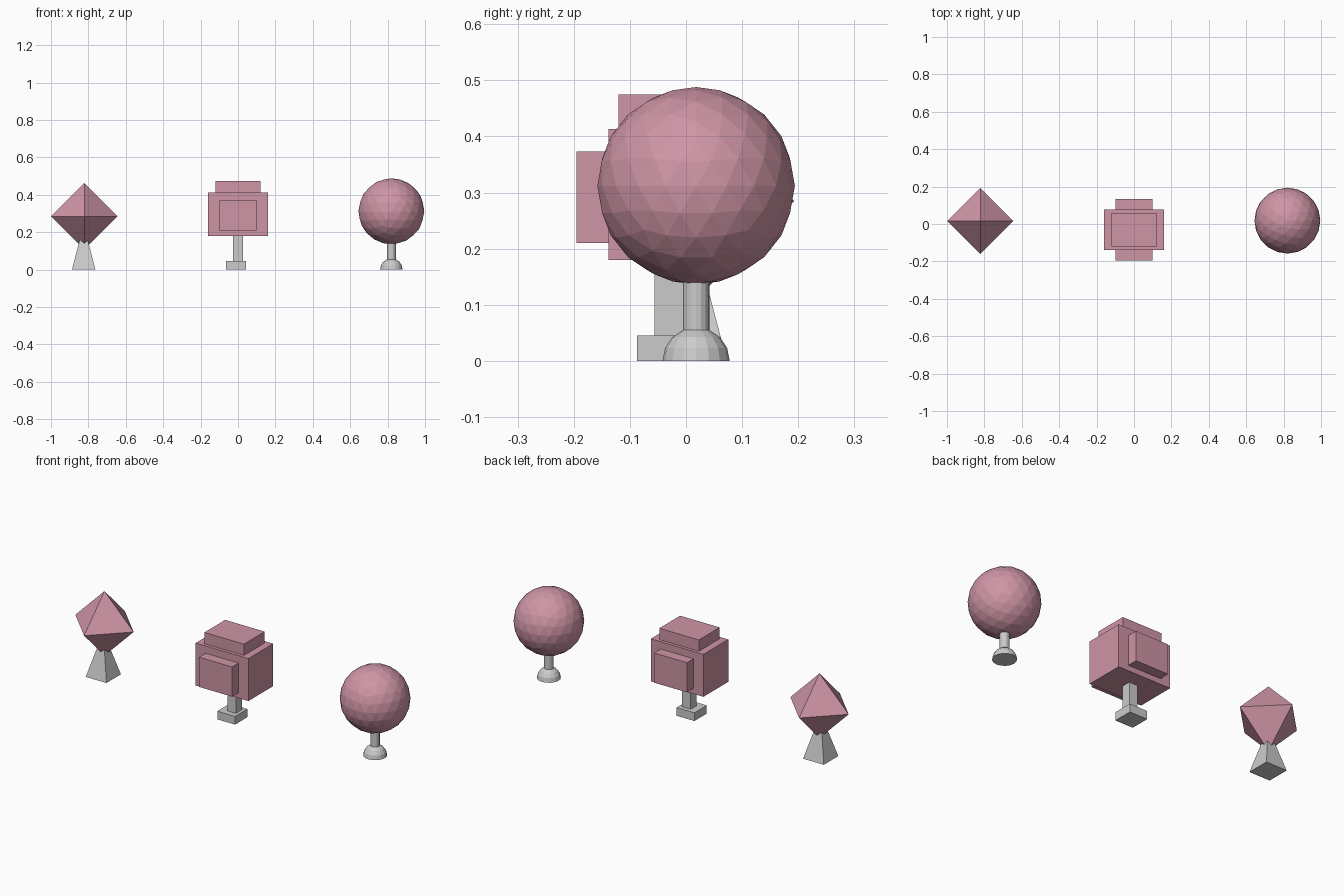
import bpy, bmesh, math
from mathutils import Matrix, Vector

if "Cube" in bpy.data.objects:
    bpy.data.objects.remove(bpy.data.objects["Cube"])


def material(name, color):
    m = bpy.data.materials.new(name)
    m.diffuse_color = color
    m.use_nodes = True
    m.node_tree.nodes["Principled BSDF"].inputs["Base Color"].default_value = m.diffuse_color
    return m


pink = material("pink_leaves", (0.62, 0.30, 0.38, 1))


def finish(name, bm, mat=None):
    bmesh.ops.recalc_face_normals(bm, faces=bm.faces)
    me = bpy.data.meshes.new(name)
    bm.to_mesh(me)
    bm.free()
    ob = bpy.data.objects.new(name, me)
    bpy.context.collection.objects.link(ob)
    if mat:
        me.materials.append(mat)


def box(name, lo, hi, mat=None):
    lo, hi = Vector(lo), Vector(hi)
    bm = bmesh.new()
    bmesh.ops.create_cube(bm, size=1, matrix=Matrix.Translation((lo + hi) / 2)
                          @ Matrix.Diagonal((*(hi - lo), 1)))
    finish(name, bm, mat)


def stack(name, x, y, sides, rings, turn=0.0, mat=None):
    """Solid built from (radius, z) rings; a zero radius makes a tip."""
    bm = bmesh.new()
    loops = []
    for r, z in rings:
        n = sides if r > 0 else 1
        loops.append([bm.verts.new((x + r * math.cos(turn + math.tau * i / sides),
                                    y + r * math.sin(turn + math.tau * i / sides), z))
                      for i in range(n)])
    for a, b in zip(loops, loops[1:]):
        for i in range(sides):
            quad = [a[i % len(a)], a[(i + 1) % len(a)], b[(i + 1) % len(b)], b[i % len(b)]]
            bm.faces.new(list(dict.fromkeys(quad)))
    for end in (loops[0], loops[-1]):
        if len(end) > 2:
            bm.faces.new(end)
    finish(name, bm, mat)


# Diamond tree: octahedron crown on a tapered square trunk
stack("diamond_crown", -0.822, 0.016, 4,
      [(0, 0.108), (0.177, 0.285), (0, 0.462)], mat=pink)
s = math.sqrt(2)
stack("diamond_trunk", -0.825, 0.01, 4,
      [(0.063 * s, 0), (0.021 * s, 0.16)], turn=math.pi / 4)

# Block tree: overlapping boxes on a square post and foot
box("block_crown", (-0.16, -0.138, 0.18), (0.16, 0.077, 0.413), pink)
box("block_crown_top", (-0.12, -0.12, 0.40), (0.12, 0.06, 0.475), pink)
box("block_crown_sides", (-0.10, -0.195, 0.21), (0.10, 0.134, 0.373), pink)
box("block_trunk", (-0.026, -0.056, 0.02), (0.026, -0.004, 0.2))
box("block_foot", (-0.065, -0.087, 0), (0.043, 0.02, 0.045))

# Round tree: faceted ball on a thin trunk with a domed foot
bm = bmesh.new()
bmesh.ops.create_icosphere(bm, subdivisions=3, radius=0.176,
                           matrix=Matrix.Translation((0.82, 0.018, 0.312)))
finish("round_crown", bm, pink)
stack("round_trunk", 0.82, 0.018, 16, [(0.0235, 0.03), (0.0235, 0.16)])
dome = [(0.06 * math.cos(a), 0.06 * math.sin(a))
        for a in (math.radians(22.5 * i) for i in range(4))]
stack("round_foot", 0.82, 0.018, 16, dome + [(0, 0.06)])
